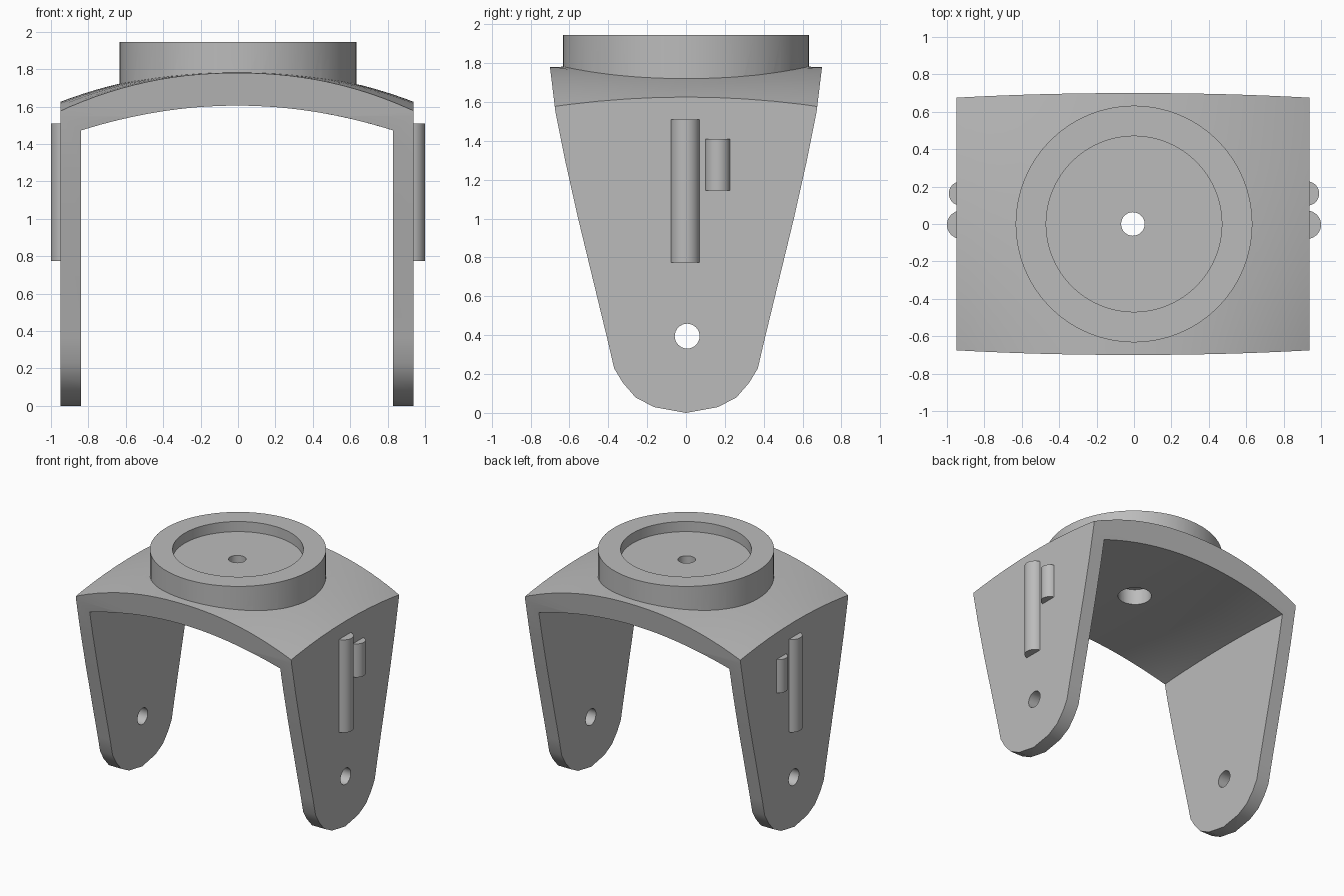
import bpy, bmesh, math
from mathutils import Matrix, Vector

old = bpy.data.objects.get("Cube")
if old:
    bpy.data.objects.remove(old, do_unlink=True)

grey = bpy.data.materials.new("plain grey")
grey.use_nodes = True
grey.diffuse_color = (0.5, 0.5, 0.5, 1)
grey.node_tree.nodes["Principled BSDF"].inputs["Base Color"].default_value = grey.diffuse_color


def finish(name, bm):
    bmesh.ops.recalc_face_normals(bm, faces=bm.faces[:])
    mesh = bpy.data.meshes.new(name)
    bm.to_mesh(mesh)
    bm.free()
    mesh.materials.append(grey)
    obj = bpy.data.objects.new(name, mesh)
    bpy.context.collection.objects.link(obj)
    return obj


def activate(obj):
    bpy.ops.object.select_all(action='DESELECT')
    obj.select_set(True)
    bpy.context.view_layer.objects.active = obj


def boolean(target, tool, operation):
    mod = target.modifiers.new(operation, 'BOOLEAN')
    mod.operation, mod.object, mod.solver = operation, tool, 'EXACT'
    activate(target)
    bpy.ops.object.modifier_apply(modifier=mod.name)
    bpy.data.objects.remove(tool, do_unlink=True)


def cylinder(name, radius, length, center, along_x=False, sides=64):
    bm = bmesh.new()
    turn = Matrix.Rotation(math.pi / 2, 4, 'Y') if along_x else Matrix()
    bmesh.ops.create_cone(bm, cap_ends=True, segments=sides, radius1=radius, radius2=radius,
                          depth=length, matrix=Matrix.Translation(center) @ turn)
    return finish(name, bm)


def vault(name, half_x, half_y, bottom, height):
    """Block whose upper side follows height(x, y)."""
    bm = bmesh.new()
    bmesh.ops.create_cube(bm, size=2, matrix=Matrix.Diagonal((half_x, half_y, 1, 1)))
    for axis, half, steps in ((0, half_x, 32), (1, half_y, 12)):
        normal = Vector((0, 0, 0))
        normal[axis] = 1
        for i in range(1, steps):
            bmesh.ops.bisect_plane(bm, geom=bm.verts[:] + bm.edges[:] + bm.faces[:],
                                   plane_co=normal * half * (2 * i / steps - 1), plane_no=normal)
    for v in bm.verts:
        v.co.z = height(v.co.x, v.co.y) if v.co.z > 0 else bottom
        v.co.x -= 0.005
    return finish(name, bm)


def outer_height(x, y):
    u, v = abs(x) / 0.945, y / 0.69
    return 1.79 - 0.165 * u ** 2.2 - v * v * (0.01 + 0.04 * u * u)


def inner_height(x, y):
    u, v = x / 0.835, y / 0.69
    return 1.605 - 0.11 * u * u - 0.025 * u * u * v * v


# Fork body: tapered side profile extruded across, trimmed to an arch
half = [(0.165, 0.03), (0.26, 0.08), (0.325, 0.155), (0.37, 0.23), (0.40, 0.36),
        (0.555, 1.0), (0.62, 1.29), (0.672, 1.55), (0.70, 1.78), (0.71, 1.9)]
outline = [(0, 0)] + half + [(-y, z) for y, z in reversed(half)]
bm = bmesh.new()
face = bm.faces.new([bm.verts.new((-0.949, y, z)) for y, z in outline])
side = bmesh.ops.extrude_face_region(bm, geom=[face], use_keep_orig=True)
bmesh.ops.translate(bm, vec=(1.888, 0, 0),
                    verts=[g for g in side["geom"] if isinstance(g, bmesh.types.BMVert)])
body = finish("fork_body", bm)
boolean(body, vault("outer_trim", 1.1, 0.9, -0.2, outer_height), 'INTERSECT')
boolean(body, vault("inner_trim", 0.835, 0.9, -0.3, inner_height), 'DIFFERENCE')

# Round collar with a shallow recess
boolean(body, cylinder("collar", 0.633, 0.295, (0, 0, 1.7975)), 'UNION')
boolean(body, cylinder("recess", 0.47, 0.2, (0, 0, 1.965)), 'DIFFERENCE')

# Centre bore with a wider underside, and the axle holes
boolean(body, cylinder("bore", 0.063, 1, (-0.006, 0, 1.8), sides=32), 'DIFFERENCE')
boolean(body, cylinder("counterbore", 0.12, 0.4, (-0.006, 0, 1.525), sides=48), 'DIFFERENCE')
boolean(body, cylinder("axle_bore", 0.064, 3, (0, 0.006, 0.395), True, 32), 'DIFFERENCE')

# Rounded ribs on the outside of each leg
parts = [body]
for name, sign in (("left", 1), ("right", -1)):
    parts.append(cylinder(name + "_long_rib", 0.075, 0.735, (sign * 0.925, -0.004, 1.1425), sides=48))
    parts.append(cylinder(name + "_short_rib", 0.065, 0.265, (sign * 0.925, 0.163, 1.2775), sides=48))

for part in parts:
    activate(part)
    bpy.ops.object.shade_smooth_by_angle(angle=math.radians(30))
